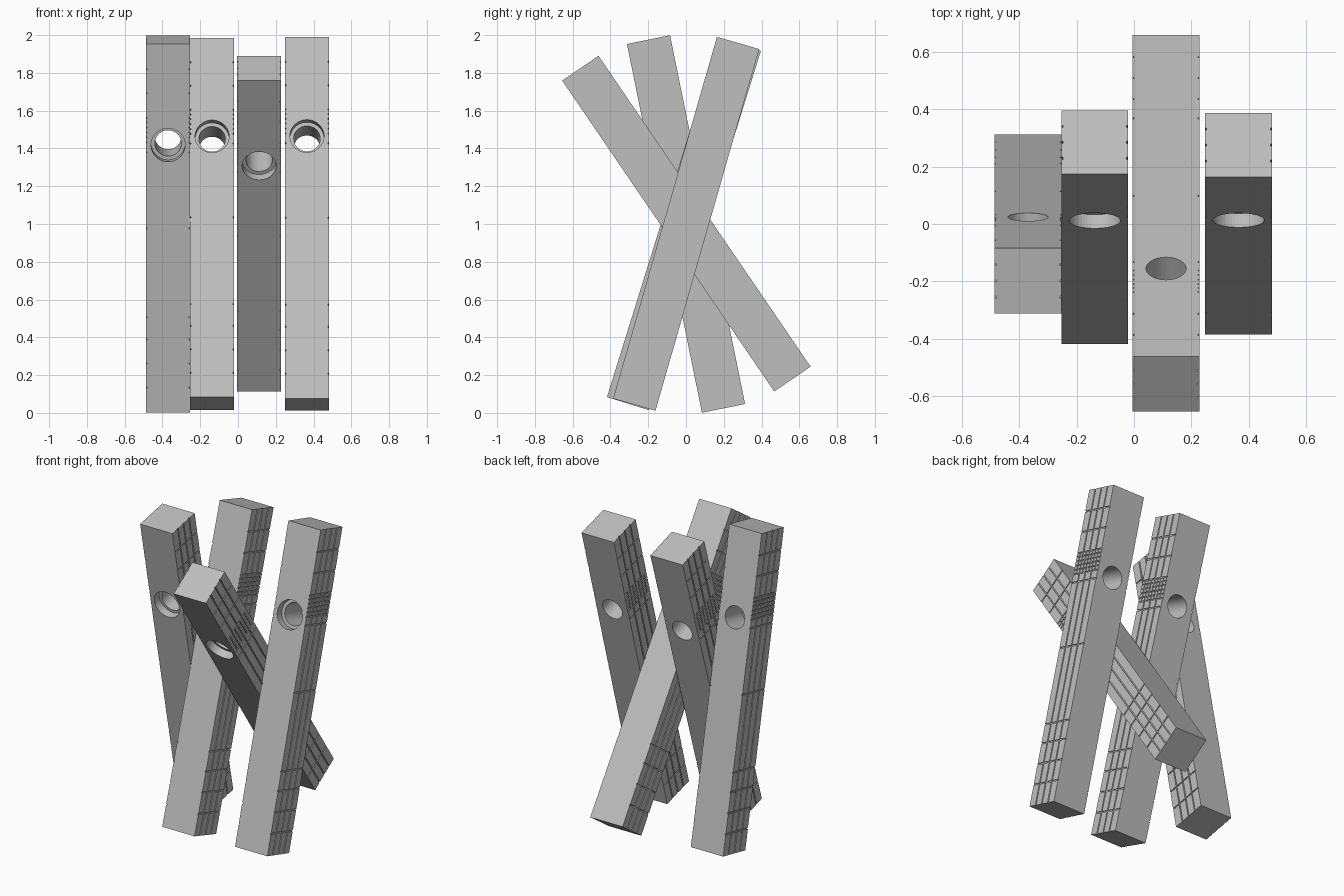
import bpy, bmesh, math
from mathutils import Matrix

if "Cube" in bpy.data.objects:
    bpy.data.objects.remove(bpy.data.objects["Cube"])

L, W, D = 1.992, 0.233, 0.005        # beam length, width, groove depth
HOLE_S = 0.45                        # hole height above the beam centre

mat = bpy.data.materials.new("plain_grey")
mat.diffuse_color = (0.52, 0.52, 0.52, 1)
mat.use_nodes = True
mat.node_tree.nodes["Principled BSDF"].inputs["Base Color"].default_value = mat.diffuse_color


def add_object(name, bm, placement):
    mesh = bpy.data.meshes.new(name)
    bm.normal_update()
    bm.to_mesh(mesh)
    bm.free()
    mesh.materials.append(mat)
    ob = bpy.data.objects.new(name, mesh)
    bpy.context.collection.objects.link(ob)
    ob.matrix_world = placement
    return ob


def box(bm, x, y, z):
    m = Matrix.Translation([(a + b) / 2 for a, b in (x, y, z)])
    m = m @ Matrix.Diagonal([b - a for a, b in (x, y, z)] + [1])
    return bmesh.ops.create_cube(bm, size=1, matrix=m)["verts"]


def spans(lo, hi, cuts, width):
    """Intervals left over after cutting grooves out of lo..hi."""
    out, start = [], lo
    for c in sorted(cuts):
        out.append((start, c - width / 2))
        start = c + width / 2
    return out + [(start, hi)]


def core(name, placement):
    bm = bmesh.new()
    h = W / 2 - D
    box(bm, (-h, h), (-W / 2, W / 2), (-L / 2, L / 2))
    ob = add_object(name, bm, placement)
    # stepped hole: wide recess at the front, narrower bore behind
    n = 48
    bm = bmesh.new()
    profile = [(0.09, -0.2), (0.09, -W / 2 + 0.05), (0.07, -W / 2 + 0.05), (0.07, 0.2)]
    rings = [[bm.verts.new((r * math.cos(2 * math.pi * i / n), y,
                            HOLE_S + r * math.sin(2 * math.pi * i / n)))
              for i in range(n)] for r, y in profile]
    for a, b in zip(rings, rings[1:]):
        for i in range(n):
            bm.faces.new((a[i], a[(i + 1) % n], b[(i + 1) % n], b[i]))
    bm.faces.new(rings[0])
    bm.faces.new(rings[-1])
    bmesh.ops.recalc_face_normals(bm, faces=bm.faces)
    cutter = add_object(name + "_hole_cutter", bm, placement)
    mod = ob.modifiers.new("hole", "BOOLEAN")
    mod.operation, mod.solver, mod.object = "DIFFERENCE", "EXACT", cutter
    # bake the cut and drop the cutter
    bpy.context.view_layer.update()
    deps = bpy.context.evaluated_depsgraph_get()
    cut = bpy.data.meshes.new_from_object(ob.evaluated_get(deps))
    ob.modifiers.clear()
    ob.data = cut
    bpy.data.objects.remove(cutter)


def grooved_sides(name, placement):
    # raised tiles on both sides, leaving grooves between them
    bm = bmesh.new()
    h, hw = L / 2, W / 2
    zones = [(-h, 0.46, [-0.86, -0.73, -0.6, -0.48, 0, 0.41], 3, 0.008),
             (0.46, 0.6, [0.464, 0.491, 0.518, 0.545, 0.572, 0.596], 7, 0.006),
             (0.6, h, [0.73, 0.86], 3, 0.008)]
    for side in (-1, 1):
        x = sorted((side * (hw - D), side * hw))
        for lo, hi, rows, count, g in zones:
            cols = [-hw + W * (i + 1) / (count + 1) for i in range(count)]
            for z in spans(lo, hi, rows, g):
                for y in spans(-hw, hw, cols, g):
                    if z[1] - z[0] > 0.002:
                        box(bm, x, y, z)
    # open the hidden backs of the tiles
    backs = [f for f in bm.faces if abs(abs(f.calc_center_median().x) - (hw - D)) < 1e-5]
    bmesh.ops.delete(bm, geom=backs, context="FACES")
    add_object(name, bm, placement)


# four leaning beams: x, y, z, lean in degrees
beams = [(-0.37, 0, 1.0, 11.5), (-0.137, -0.011, 1.0, -17.3),
         (0.112, 0.002, 1.002, 34.3), (0.365, 0.001, 1.001, -16.0)]
for i, (x, y, z, lean) in enumerate(beams, 1):
    place = Matrix.Translation((x, y, z)) @ Matrix.Rotation(math.radians(lean), 4, "X")
    core(f"beam_{i}", place)
    grooved_sides(f"beam_{i}_grooved_sides", place)
